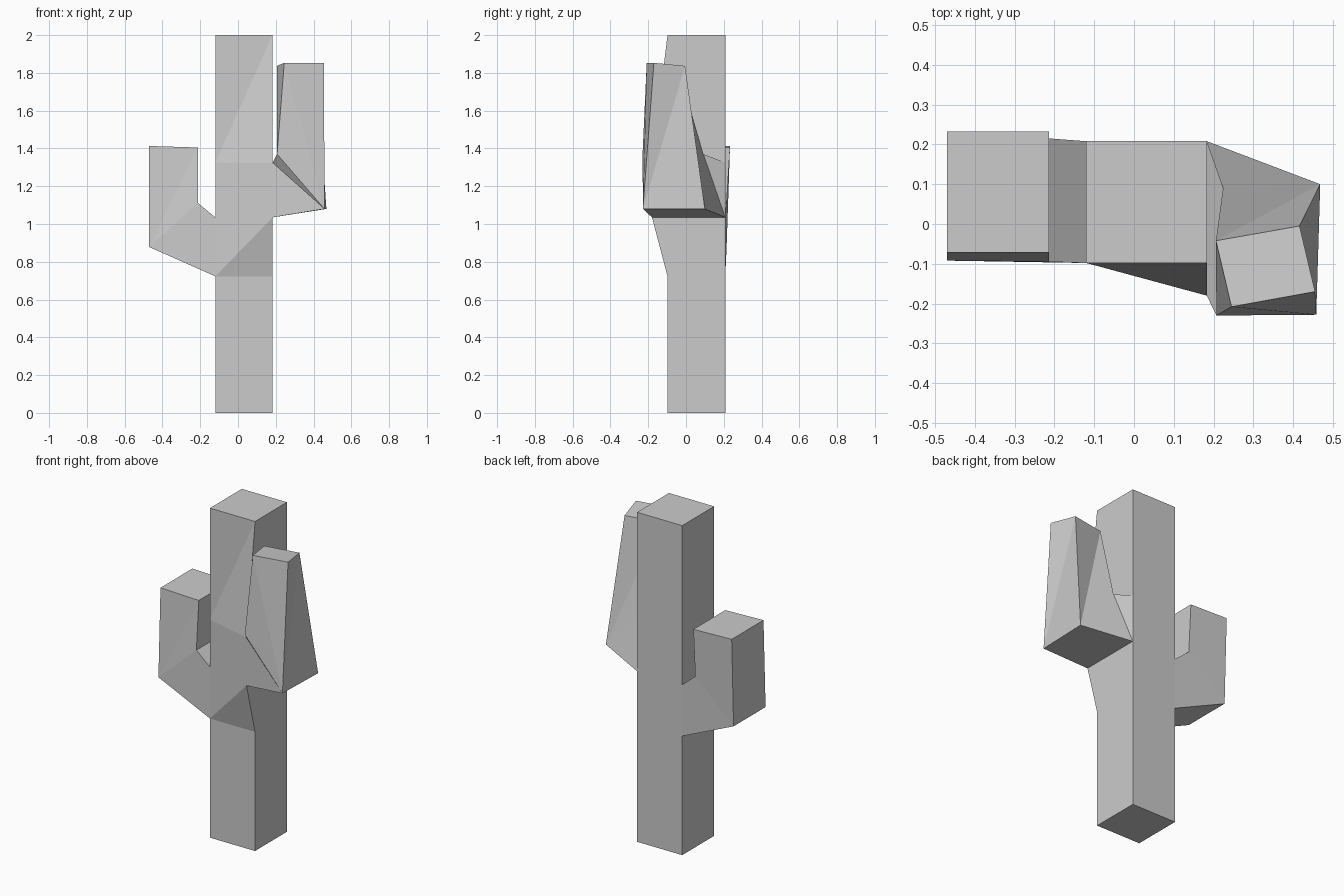
import bpy, bmesh

if "Cube" in bpy.data.objects:
    bpy.data.objects.remove(bpy.data.objects["Cube"])

bm = bmesh.new()


def ring(*points):
    return [bm.verts.new(p) for p in points]


def bridge(a, b, skip=()):
    """Join two four-sided rings with quads, leaving out skipped sides."""
    for i in range(4):
        if i not in skip:
            j = (i + 1) % 4
            bm.faces.new((a[i], a[j], b[j], b[i]))


def crease(a, b):
    """Split the bent quad shared by two corners along a chosen diagonal."""
    face = next(f for f in a.link_faces if b in f.verts)
    bmesh.utils.face_split(face, a, b)


# Trunk: square rings, with the front right corner pulled out at the right arm
L, R, F, B = -0.12, 0.183, -0.098, 0.208
trunk = [ring((L, F, z), (R, f, z), (R, B, z), (L, B, z))
         for z, f in ((0, F), (0.723, F), (1.035, -0.18), (1.325, -0.18), (2, F))]
openings = [(), (3,), (1,), ()]          # left and right sides opened for the arms
for a, b, skip in zip(trunk, trunk[1:], openings):
    bridge(a, b, skip)
bm.faces.new(trunk[0])
bm.faces.new(trunk[-1])
low, mid, high, top = trunk[1:]
crease(low[0], mid[1])
crease(high[0], top[1])

# Left arm: root, elbow, tip (outer back, outer front, inner front, inner back)
root = [low[3], low[0], mid[0], mid[3]]
elbow = ring((-0.47, 0.215, 0.878), (-0.47, -0.092, 0.878),
             (-0.213, -0.095, 1.112), (-0.213, 0.215, 1.112))
tip = ring((-0.47, 0.233, 1.413), (-0.47, -0.072, 1.413),
           (-0.213, -0.072, 1.405), (-0.213, 0.233, 1.405))
bridge(root, elbow)
bridge(elbow, tip)
bm.faces.new(tip)
crease(elbow[1], tip[2])

# Right arm: root, elbow, tip (outer front, outer back, inner back, inner front)
root = [mid[1], mid[2], high[2], high[1]]
elbow = ring((0.458, -0.228, 1.08), (0.468, 0.10, 1.08),
             (0.224, 0.092, 1.37), (0.207, -0.23, 1.37))
tip = ring((0.455, -0.17, 1.853), (0.416, -0.005, 1.837),
           (0.206, -0.042, 1.837), (0.245, -0.208, 1.853))
bridge(root, elbow)
bridge(elbow, tip)
bm.faces.new(tip)
for a, b in ((root[3], elbow[0]), (root[1], elbow[2]), (elbow[0], tip[1]),
             (elbow[0], tip[3]), (elbow[1], tip[2]), (elbow[3], tip[2])):
    crease(a, b)

# Finish the single flat-shaded body
bmesh.ops.recalc_face_normals(bm, faces=bm.faces)
mesh = bpy.data.meshes.new("cactus")
bm.to_mesh(mesh)
bm.free()
bpy.context.collection.objects.link(bpy.data.objects.new("cactus", mesh))
